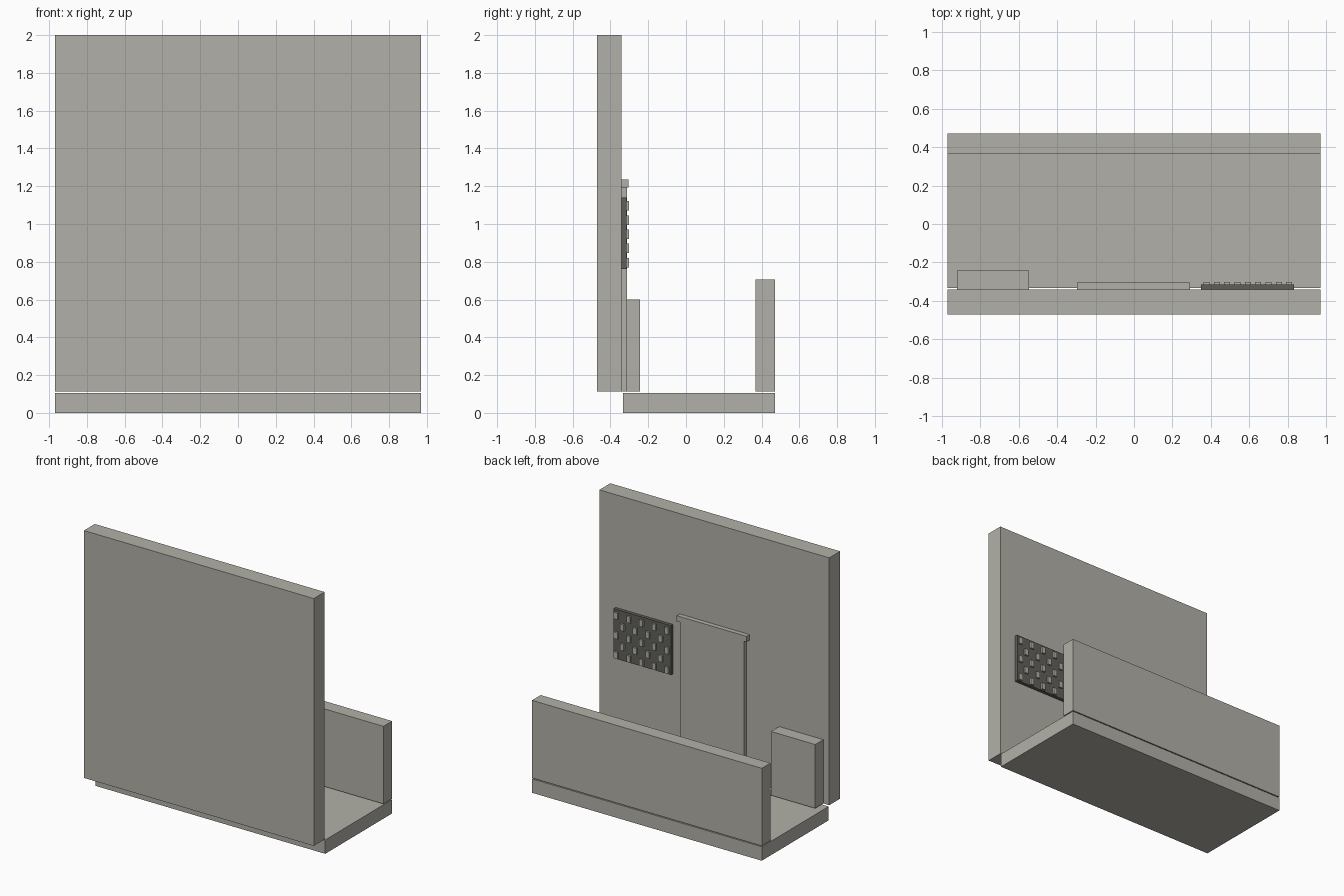
import bpy

old = bpy.data.objects.get("Cube")
if old:
    bpy.data.objects.remove(old, do_unlink=True)


def material(name, rgb):
    m = bpy.data.materials.new(name)
    m.use_nodes = True
    m.diffuse_color = (*rgb, 1)
    m.node_tree.nodes["Principled BSDF"].inputs["Base Color"].default_value = (*rgb, 1)
    return m


grey = material("warm grey", (0.445, 0.434, 0.392))
dark = material("dark grey", (0.118, 0.115, 0.102))


def box(name, x, y, z, mat):
    """Box spanning the given (min, max) ranges."""
    spans = (x, y, z)
    bpy.ops.mesh.primitive_cube_add(size=1, location=[(a + b) / 2 for a, b in spans])
    ob = bpy.context.object
    ob.name = ob.data.name = name
    ob.scale = [b - a for a, b in spans]
    bpy.ops.object.transform_apply(location=False, rotation=False, scale=True)
    ob.data.materials.append(mat)
    return ob


W = 0.97        # half width of the structure
BASE = 0.113    # underside of everything standing on the floor slab
WALL = -0.341   # inner face of the tall wall

# Main slabs
box("floor_slab", (-W, W), (-0.334, 0.472), (0, 0.106), grey)
box("tall_wall", (-W, W), (-0.472, WALL), (BASE, 2), grey)
box("low_wall", (-W, W), (0.367, 0.472), (BASE, 0.705), grey)

# Door with its lintel, and the cabinet beside it
box("door", (-0.27, 0.265), (WALL, -0.312), (BASE, 1.192), grey)
box("door_lintel", (-0.297, 0.292), (WALL, -0.305), (1.192, 1.235), grey)
box("cabinet", (-0.92, -0.547), (WALL, -0.243), (BASE, 0.6), grey)

# Dark board with pegs staggered like a checkerboard
box("peg_board", (0.348, 0.832), (WALL, -0.316), (0.763, 1.14), dark)
for row in range(5):
    for col in range(row % 2, 9, 2):
        x = 0.362 + col * 0.0537
        z = 0.771 + row * 0.075
        box(f"peg_{row}_{col}", (x, x + 0.031), (-0.316, -0.302), (z, z + 0.05), grey)
